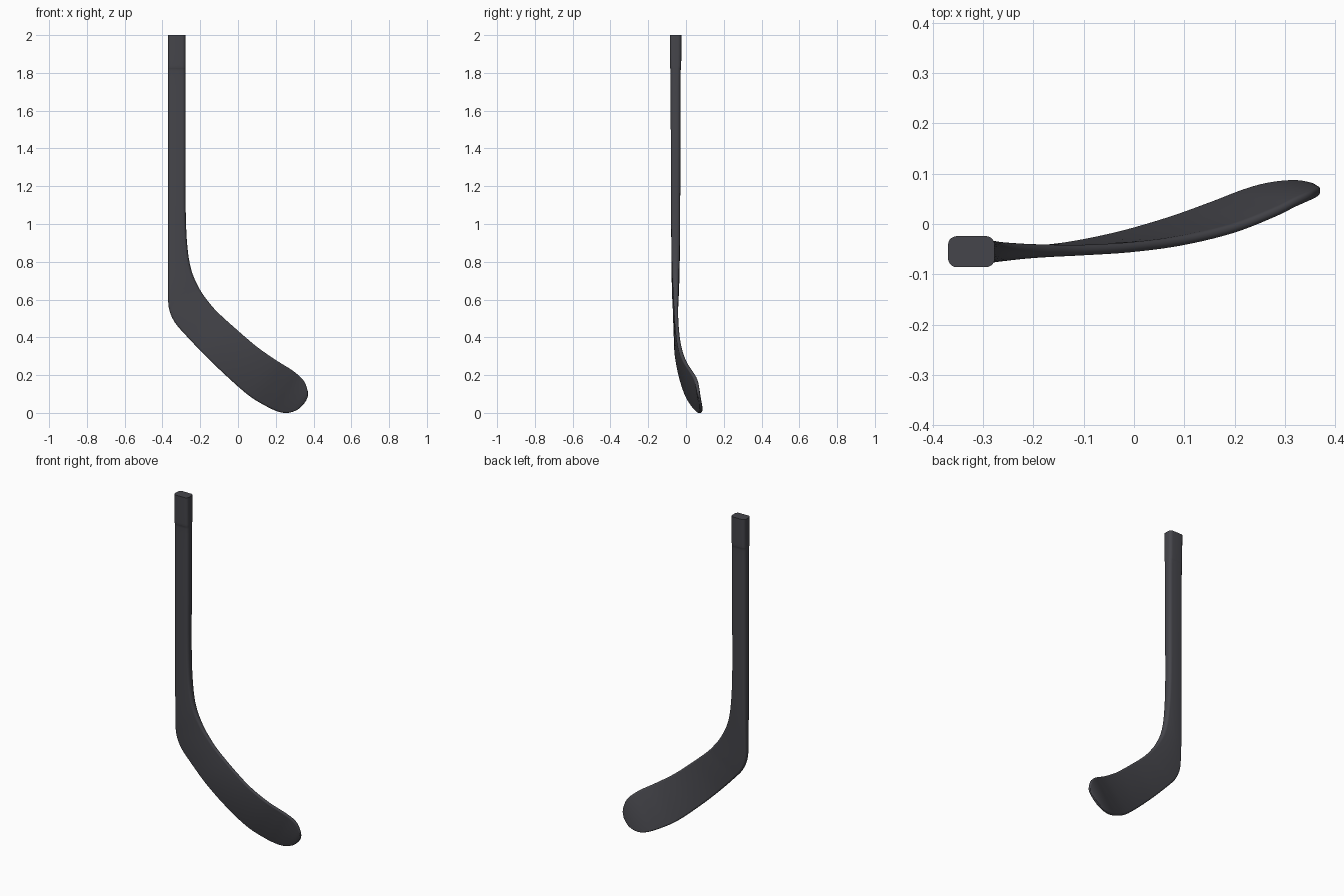
import bpy, bmesh, math
from mathutils import Vector

if "Cube" in bpy.data.objects:
    bpy.data.objects.remove(bpy.data.objects["Cube"])

# Stations down the stick: inner edge x, z, y | outer edge x, z, y | thickness
STATIONS = [
    (-.277, 2.00, -.055, -.370, 2.00, -.055, .062),
    (-.277, 1.84, -.055, -.370, 1.84, -.055, .059),
    (-.277, 1.78, -.055, -.370, 1.78, -.055, .053),
    (-.277, 1.40, -.055, -.370, 1.40, -.055, .051),
    (-.277, 1.08, -.055, -.370, 1.04, -.055, .048),
    (-.268, 0.88, -.055, -.370, 0.76, -.055, .043),
    (-.245, 0.75, -.055, -.370, 0.63, -.056, .037),
    (-.200, 0.65, -.054, -.365, 0.55, -.056, .029),
    (-.150, 0.58, -.053, -.335, 0.48, -.056, .024),
    (-.100, 0.525, -.052, -.280, 0.415, -.055, .021),
    (.000, 0.435, -.046, -.170, 0.30, -.050, .020),
    (.100, 0.35, -.033, -.050, 0.185, -.028, .020),
    (.200, 0.28, -.009, .060, 0.09, .003, .020),
    (.280, 0.23, .022, .150, 0.035, .035, .020),
    (.325, 0.195, .044, .215, 0.006, .060, .020),
    (.353, 0.162, .056, .265, 0.000, .074, .019),
    (.368, 0.120, .063, .315, 0.017, .080, .017),
    (.370, 0.100, .066, .350, 0.050, .077, .013),
    (.369, 0.085, .069, .362, 0.068, .073, .008),
]


def spline(a, b, c, d, t):
    return [0.5 * (2 * q + (r - p) * t + (2 * p - 5 * q + 4 * r - s) * t * t
                   + (3 * q - p - 3 * r + s) * t ** 3) for p, q, r, s in zip(a, b, c, d)]


def section(s):
    """Rounded rectangle between the two edges of the stick."""
    inner, outer = Vector((s[0], s[2], s[1])), Vector((s[3], s[5], s[4]))
    mid, width, thick = (inner + outer) / 2, (inner - outer).length, s[6]
    u = (inner - outer).normalized()
    r = min(.018, thick * .46, width * .45)
    pts = []
    for k, (sx, sy) in enumerate([(1, 1), (-1, 1), (-1, -1), (1, -1)]):
        for i in range(6):
            a = math.pi / 2 * (k + i / 5)
            across = sx * (width / 2 - r) + r * math.cos(a)
            depth = sy * (thick / 2 - r) + r * math.sin(a)
            pts.append(mid + u * across + Vector((0, depth, 0)))
    return pts


# Shaft and blade as one continuous loft
rows = []
n = len(STATIONS)
for i in range(n - 1):
    quad = [STATIONS[min(max(j, 0), n - 1)] for j in range(i - 1, i + 3)]
    rows += [spline(*quad, k / 5) for k in range(5)]
rows.append(STATIONS[-1])

bm = bmesh.new()
rings = [[bm.verts.new(p) for p in section(s)] for s in rows]
for a, b in zip(rings, rings[1:]):
    for i in range(len(a)):
        j = (i + 1) % len(a)
        bm.faces.new((a[i], a[j], b[j], b[i]))
bm.faces.new(rings[0])
bm.faces.new(rings[-1])
bmesh.ops.recalc_face_normals(bm, faces=bm.faces)
mesh = bpy.data.meshes.new("stick")
bm.to_mesh(mesh)
bm.free()
stick = bpy.data.objects.new("stick", mesh)
bpy.context.collection.objects.link(stick)

# Dark finish
mat = bpy.data.materials.new("dark_grey")
mat.diffuse_color = (.06, .06, .07, 1)
mat.use_nodes = True
mat.node_tree.nodes["Principled BSDF"].inputs["Base Color"].default_value = mat.diffuse_color
mesh.materials.append(mat)

bpy.context.view_layer.objects.active = stick
stick.select_set(True)
bpy.ops.object.shade_smooth_by_angle(angle=math.radians(40))
